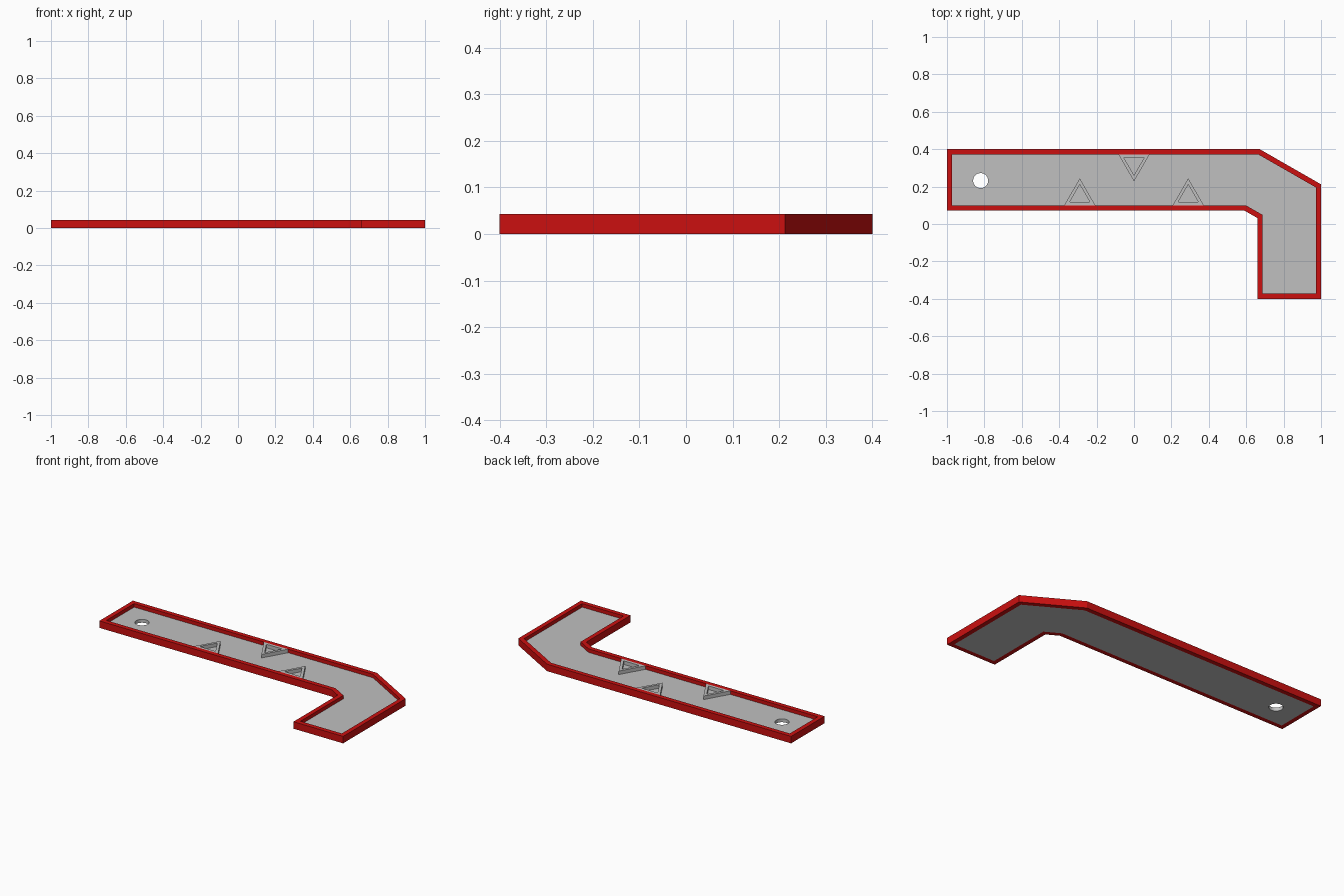
import bpy, bmesh, math
from mathutils import Vector

cube = bpy.data.objects.get("Cube")
if cube:
    bpy.data.objects.remove(cube, do_unlink=True)


def material(name, colour):
    mat = bpy.data.materials.new(name)
    mat.use_nodes = True
    mat.diffuse_color = colour
    mat.node_tree.nodes["Principled BSDF"].inputs["Base Color"].default_value = colour
    return mat


def inset(points, d):
    """Move every edge of a counter-clockwise outline inward by d."""
    pts = [Vector(p) for p in points]
    result = []
    for i, p in enumerate(pts):
        a = (p - pts[i - 1]).normalized()
        b = (pts[(i + 1) % len(pts)] - p).normalized()
        na, nb = Vector((-a.y, a.x)), Vector((-b.y, b.x))
        result.append(p + (na + nb) * d / (1 + na.dot(nb)))
    return result


def ngon(x, y, radius, sides, start=0.0):
    angles = [start + math.tau * i / sides for i in range(sides)]
    return [(x + radius * math.cos(a), y + radius * math.sin(a)) for a in angles]


def prism(name, loops, z0, z1, mat):
    """Extrude an outline, with any inner loops left as holes."""
    curve = bpy.data.curves.new(name, "CURVE")
    curve.dimensions = "2D"
    curve.fill_mode = "BOTH"
    curve.extrude = (z1 - z0) / 2
    for loop in loops:
        spline = curve.splines.new("POLY")
        spline.points.add(len(loop) - 1)
        for point, (x, y) in zip(spline.points, loop):
            point.co = (x, y, 0, 1)
        spline.use_cyclic_u = True
    source = bpy.data.objects.new(name + " outline", curve)
    bpy.context.collection.objects.link(source)
    graph = bpy.context.evaluated_depsgraph_get()
    mesh = bpy.data.meshes.new_from_object(source.evaluated_get(graph))
    bpy.data.objects.remove(source, do_unlink=True)
    bpy.data.curves.remove(curve)

    bm = bmesh.new()
    bm.from_mesh(mesh)
    bmesh.ops.remove_doubles(bm, verts=bm.verts, dist=0.0001)
    bmesh.ops.translate(bm, verts=bm.verts, vec=(0, 0, (z0 + z1) / 2))
    bmesh.ops.recalc_face_normals(bm, faces=bm.faces)
    for face in bm.faces:
        face.smooth = False
        face.material_index = 0
    bm.to_mesh(mesh)
    bm.free()
    mesh.name = name
    mesh.materials.clear()
    mesh.materials.append(mat)
    obj = bpy.data.objects.new(name, mesh)
    bpy.context.collection.objects.link(obj)
    return obj


red = material("rim red", (0.6, 0.005, 0.005, 1))
grey = material("plate grey", (0.53, 0.53, 0.53, 1))

HEIGHT, FLOOR, RIM = 0.043, 0.021, 0.028

# Bent arm outline, counter-clockwise
outline = [(-1, 0.072), (0.59, 0.072), (0.66, 0.032), (0.66, -0.4),
           (1, -0.4), (1, 0.212), (0.672, 0.4), (-1, 0.4)]
inner = inset(outline, RIM)

# Raised border and recessed floor with a round hole
prism("rim", [outline, inner], 0, HEIGHT, red)
prism("floor_plate", [inner, ngon(-0.82, 0.232, 0.04, 48)], 0, FLOOR, grey)

# Raised triangular frames standing against the rim
RADIUS = 0.096
low, high = 0.072 + RIM + RADIUS / 2, 0.4 - RIM - RADIUS / 2
for name, x, y, up in (("left", 0.29, low, 1), ("middle", 0, high, -1), ("right", -0.29, low, 1)):
    loop = ngon(x, y, RADIUS, 3, up * math.pi / 2)
    prism("triangle_frame_" + name, [loop, inset(loop, 0.0165)], FLOOR, HEIGHT, grey)
